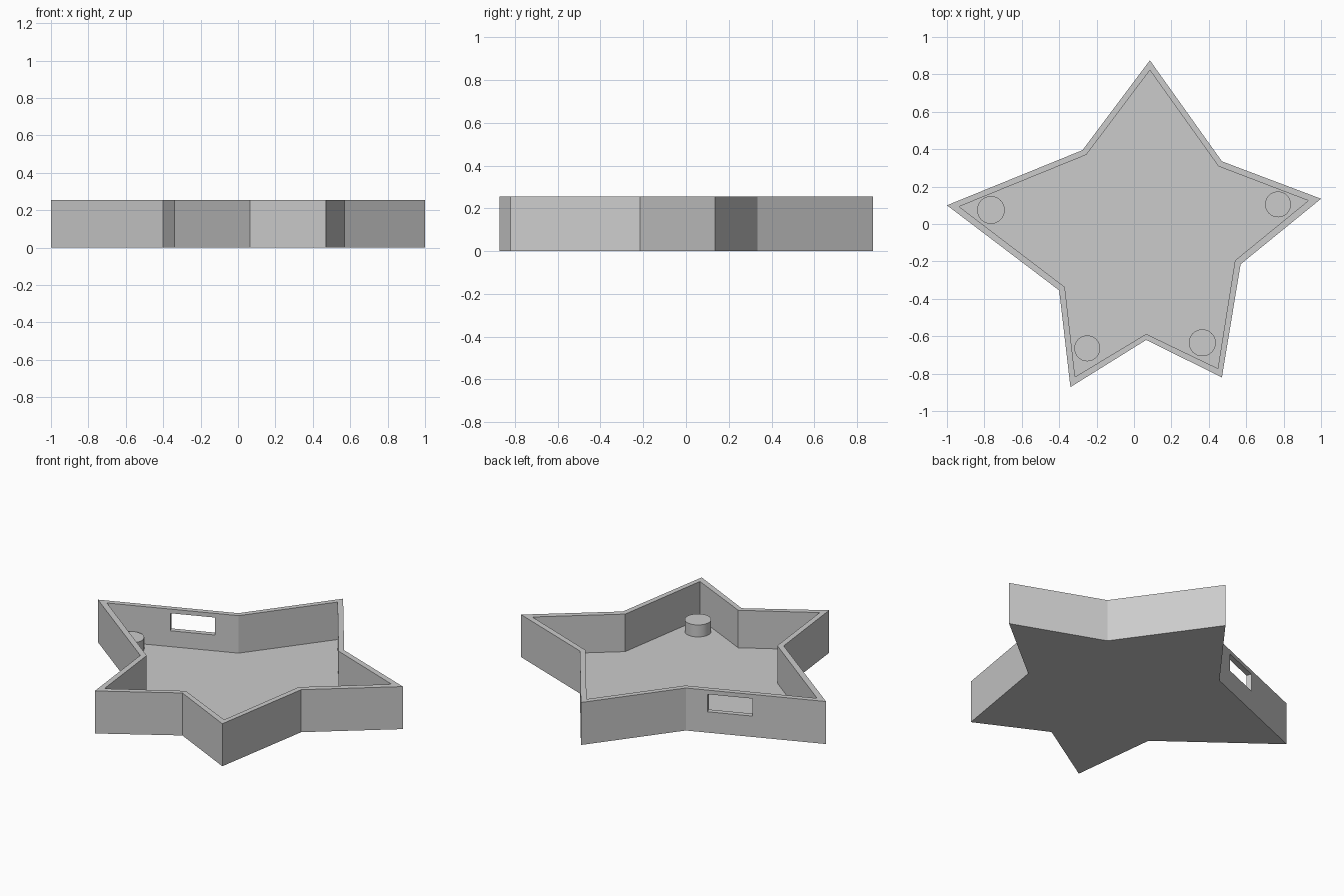
import bpy
import bmesh
from math import atan2
from mathutils import Vector

default = bpy.data.objects.get("Cube")
if default:
    bpy.data.objects.remove(default, do_unlink=True)

HEIGHT, FLOOR, PEG_TOP = 0.255, 0.03, 0.102

grey = bpy.data.materials.new("plain_grey")
grey.use_nodes = True
COLOUR = (0.6, 0.6, 0.6, 1)
grey.diffuse_color = COLOUR
grey.node_tree.nodes["Principled BSDF"].inputs["Base Color"].default_value = COLOUR


def prism(name, outline, bottom, top):
    """Extrude a flat counterclockwise outline upward into a solid."""
    bm = bmesh.new()
    face = bm.faces.new([bm.verts.new((x, y, bottom)) for x, y in outline])
    ext = bmesh.ops.extrude_face_region(bm, geom=[face], use_keep_orig=True)
    moved = [v for v in ext["geom"] if isinstance(v, bmesh.types.BMVert)]
    bmesh.ops.translate(bm, verts=moved, vec=(0, 0, top - bottom))
    bmesh.ops.recalc_face_normals(bm, faces=bm.faces)
    mesh = bpy.data.meshes.new(name)
    bm.to_mesh(mesh)
    bm.free()
    mesh.materials.append(grey)
    obj = bpy.data.objects.new(name, mesh)
    bpy.context.collection.objects.link(obj)
    return obj


def carve(target, cutter):
    """Subtract the cutter from the target and discard it."""
    cutter.hide_render = True
    mod = target.modifiers.new("carve", "BOOLEAN")
    mod.operation, mod.solver, mod.object = "DIFFERENCE", "EXACT", cutter
    bpy.context.view_layer.objects.active = target
    bpy.ops.object.modifier_apply(modifier=mod.name)
    bpy.data.objects.remove(cutter, do_unlink=True)


# Hand-drawn star outlines: outer wall and hollow
outer = [(0.085, 0.875), (-0.275, 0.395), (-1, 0.1), (-0.4, -0.355), (-0.34, -0.872),
         (0.065, -0.62), (0.47, -0.82), (0.57, -0.215), (1, 0.135), (0.47, 0.335)]
inner = [(0.085, 0.822), (-0.255, 0.37), (-0.935, 0.093), (-0.37, -0.337), (-0.315, -0.817),
         (0.065, -0.588), (0.448, -0.772), (0.54, -0.195), (0.932, 0.125), (0.452, 0.308)]

star_tray = prism("star_tray", outer, 0, HEIGHT)
carve(star_tray, prism("hollow_cutter", inner, FLOOR, HEIGHT + 0.1))

# Rectangular slot through one rear wall
start, end = Vector(outer[1]), Vector(outer[2])
mid = start.lerp(end, 0.315)
along = end - start
half = along.length * 0.16
slot = prism("slot_cutter", [(-half, -0.08), (half, -0.08), (half, 0.08), (-half, 0.08)],
             0.125, 0.23)
slot.location = (mid.x, mid.y, 0)
slot.rotation_euler.z = atan2(along.y, along.x)
bpy.context.view_layer.update()
carve(star_tray, slot)

# Round pegs standing on the floor in four of the points
pegs = {"right_peg": (-0.765, 0.075, 0.074), "left_peg": (0.77, 0.105, 0.069),
        "front_right_peg": (-0.25, -0.665, 0.069), "front_left_peg": (0.365, -0.635, 0.072)}
for name, (x, y, radius) in pegs.items():
    bpy.ops.mesh.primitive_cylinder_add(vertices=48, radius=radius, depth=PEG_TOP - FLOOR,
                                        location=(x, y, (PEG_TOP + FLOOR) / 2))
    peg = bpy.context.object
    peg.name = name
    peg.data.materials.append(grey)
    bpy.ops.object.shade_smooth_by_angle()
